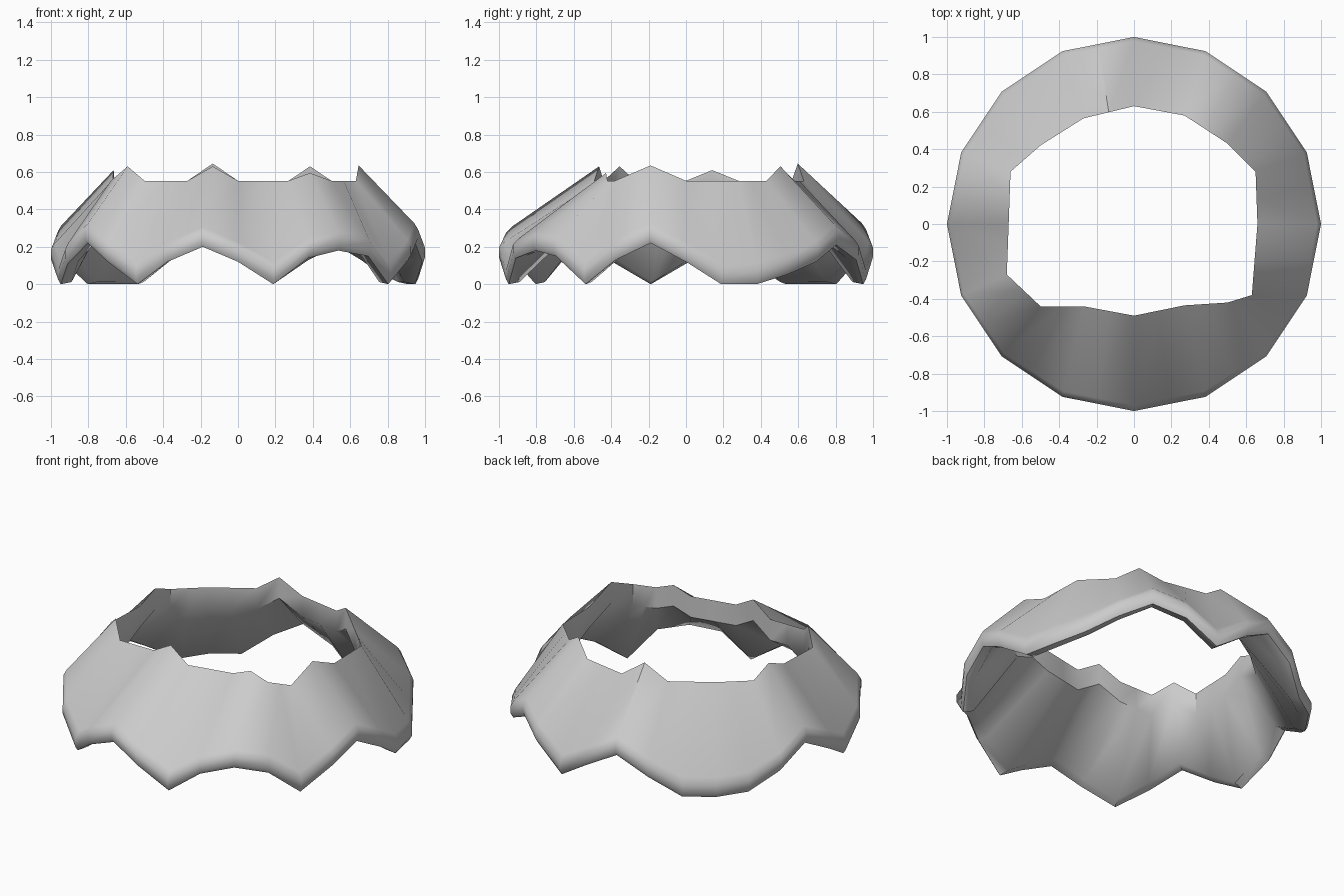
import bpy, bmesh, math
from mathutils import Vector

if "Cube" in bpy.data.objects:
    bpy.data.objects.remove(bpy.data.objects["Cube"])

N = 16
# top opening corners, counter-clockwise from +x
TOP = [(.66, 0), (.65, .28), (.5, .43), (.27, .58), (0, .63), (-.27, .565), (-.5, .42), (-.66, .28),
       (-.67, 0), (-.68, -.27), (-.5, -.44), (-.27, -.44), (0, -.49), (.27, -.435), (.5, -.42), (.63, -.38)]
# torn peaks of the top edge: column -> height (odd columns lie mid-edge)
PEAKS = {5: .63, 9: .645, 15: .61, 19: .63, 23: .63, 27: .595, 31: .635}
# ragged hem height for each of the 32 columns
HEM = [.12, 0, 0, .05, .12, .21, .13, 0, .12, .22, .12, 0, 0, 0, .1, .21,
       .11, 0, .11, .22, .12, 0, .12, .2, .12, 0, .14, .18, .15, 0, .13, .22]


def column_point(corners, k):
    """Corner for even columns, edge midpoint for odd ones."""
    a = Vector(corners[k // 2])
    return a if k % 2 == 0 else (a + Vector(corners[(k // 2 + 1) % N])) / 2


BASE = [(math.cos(math.tau * i / N), math.sin(math.tau * i / N)) for i in range(N)]

bm = bmesh.new()
columns = []
for k in range(2 * N):
    b, t = column_point(BASE, k), column_point(TOP, k)
    hem, zt = HEM[k], PEAKS.get(k, .553)
    # closed cross-section: rounded hem, outer slope up, upright lip, inner slope down
    section = [(b * .985, hem), (b, hem + .025), (b, hem + .075),
               (b.lerp(t, .06), hem + .075 + .09 * (zt - hem - .075)),
               (t, zt), (t, zt - .13), (b * .925, hem + .012)]
    columns.append([bm.verts.new((p.x, p.y, z)) for p, z in section])

# skin the neighbouring cross-sections
for k, a in enumerate(columns):
    c = columns[(k + 1) % len(columns)]
    for j in range(len(a)):
        n = (j + 1) % len(a)
        bm.faces.new((a[j], c[j], c[n], a[n]))
bmesh.ops.recalc_face_normals(bm, faces=bm.faces)

mesh = bpy.data.meshes.new("ragged_collar")
bm.to_mesh(mesh)
bm.free()
collar = bpy.data.objects.new("ragged_collar", mesh)
bpy.context.collection.objects.link(collar)

# smooth cloth with crisp lip edges
bpy.context.view_layer.objects.active = collar
collar.select_set(True)
bpy.ops.object.shade_smooth_by_angle(angle=math.radians(46))
